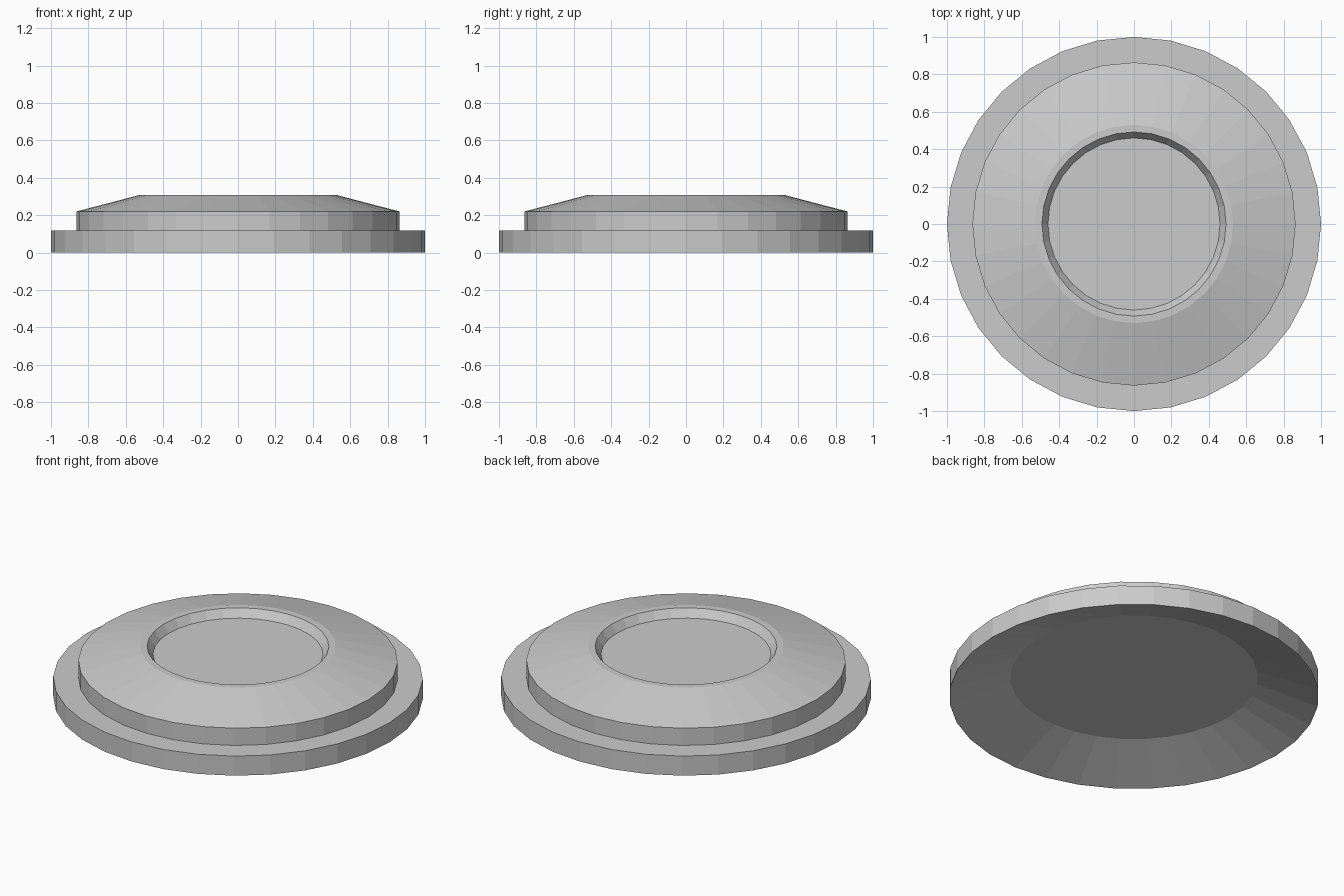
import bpy, bmesh
from math import cos, sin, tau

if "Cube" in bpy.data.objects:
    bpy.data.objects.remove(bpy.data.objects["Cube"])

SIDES = 32

# Half section from the hollow underside, round the foot and up into the recess (radius, height)
PROFILE = [
    (0.67, 0.12),                 # ceiling of the hollow underside
    (0.995, 0.00),                # sloped underside meets the foot
    (1.00, 0.00), (1.00, 0.117),  # base flange
    (0.864, 0.117), (0.864, 0.22),  # upper step
    (0.53, 0.307), (0.492, 0.307),  # sloped shoulder and flat lip
    (0.46, 0.26),                # recess wall
]


def lathe(name, profile, sides):
    bm = bmesh.new()
    rings = [[bm.verts.new((r * cos(tau * i / sides), r * sin(tau * i / sides), z))
              for i in range(sides)] for r, z in profile]
    for low, high in zip(rings, rings[1:]):
        for i in range(sides):
            j = (i + 1) % sides
            bm.faces.new((low[i], low[j], high[j], high[i]))
    bm.faces.new(rings[0][::-1])  # underside
    bm.faces.new(rings[-1])       # recess floor
    mesh = bpy.data.meshes.new(name)
    bm.to_mesh(mesh)
    bm.free()
    obj = bpy.data.objects.new(name, mesh)
    bpy.context.collection.objects.link(obj)
    return obj


# Round stepped base, flat shaded
lathe("round_base", PROFILE, SIDES)
